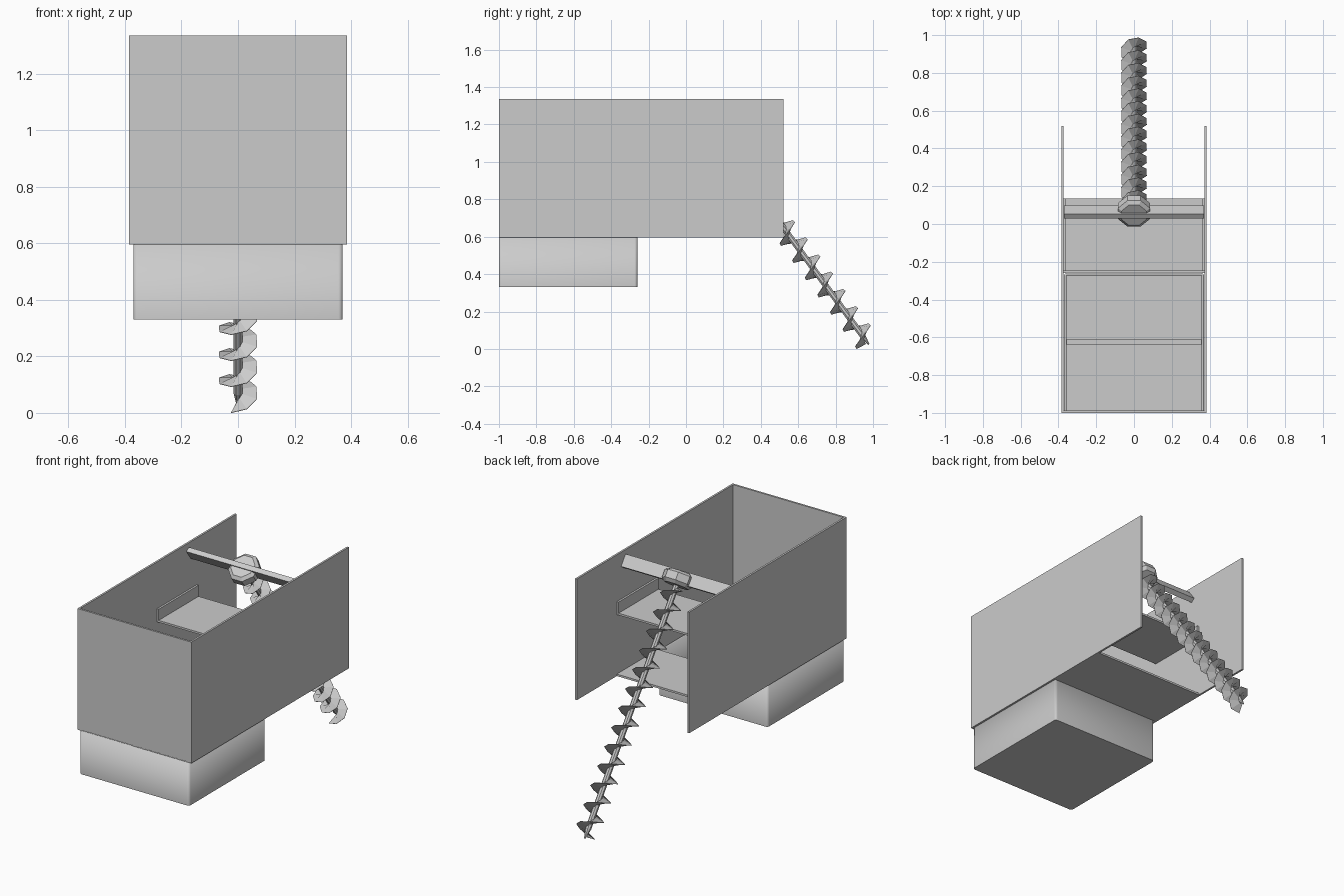
import bpy, bmesh, math
from mathutils import Vector, Matrix

if "Cube" in bpy.data.objects:
    bpy.data.objects.remove(bpy.data.objects["Cube"])

GREY = bpy.data.materials.new("light_grey")
GREY.use_nodes = True
GREY.diffuse_color = (0.6, 0.6, 0.6, 1)
GREY.node_tree.nodes["Principled BSDF"].inputs["Base Color"].default_value = (0.6, 0.6, 0.6, 1)


def finish(name, bm, matrix=None):
    bmesh.ops.recalc_face_normals(bm, faces=bm.faces)
    mesh = bpy.data.meshes.new(name)
    bm.to_mesh(mesh)
    bm.free()
    mesh.materials.append(GREY)
    obj = bpy.data.objects.new(name, mesh)
    bpy.context.collection.objects.link(obj)
    if matrix:
        obj.matrix_world = matrix
    return obj


def box_mesh(x, y, z):
    bm = bmesh.new()
    bmesh.ops.create_cube(bm, size=1)
    for v in bm.verts:
        v.co = Vector([(lo + hi) / 2 + c * (hi - lo) for c, (lo, hi) in zip(v.co, (x, y, z))])
    return bm


def box(name, x, y, z, matrix=None):
    return finish(name, box_mesh(x, y, z), matrix)


def lathe(name, profile, sides, matrix):
    """Faceted solid turned around local z from (radius, height) pairs."""
    bm = bmesh.new()
    rings = []
    for r, h in profile:
        rings.append([bm.verts.new((r * math.cos(a), r * math.sin(a), h))
                      for a in (math.tau * (i + 0.5) / sides for i in range(sides))])
    for a, b in zip(rings, rings[1:]):
        for i in range(sides):
            j = (i + 1) % sides
            bm.faces.new((a[i], a[j], b[j], b[i]))
    bm.faces.new(rings[0])
    bm.faces.new(rings[-1])
    return finish(name, bm, matrix)


# Housing: front wall and two long side walls
WALL, BACK, LOW, TOP = 0.012, 0.52, 0.595, 1.335
box("front_wall", (-0.385, 0.385), (-1, -1 + WALL), (LOW, TOP))
for side, s in (("left", 1), ("right", -1)):
    xs = sorted((s * 0.385, s * (0.385 - WALL)))
    box(side + "_wall", xs, (-1, BACK), (LOW, TOP))
    # Upright lip of the upper tray
    box(side + "_tray_lip", sorted((s * 0.373, s * 0.361)), (-0.25, 0.135), (0.975, 1.05))

# Upper tray and lower shelf
box("upper_tray", (-0.373, 0.373), (-0.25, 0.135), (0.97, 0.982))
box("lower_shelf", (-0.373, 0.373), (-0.26, 0.135), (0.595, 0.607))

# Open collecting bin with rounded upright corners
bm = box_mesh((-0.37, 0.37), (-1, -0.26), (0.33, 0.6))
bmesh.ops.delete(bm, geom=[f for f in bm.faces if f.normal.z > 0.5], context='FACES_ONLY')
upright = [e for e in bm.edges if abs(e.verts[0].co.z - e.verts[1].co.z) > 0.1]
bmesh.ops.bevel(bm, geom=upright, offset=0.015, segments=4, profile=0.5, affect='EDGES')
bin_obj = finish("bin", bm)
solid = bin_obj.modifiers.new("thickness", 'SOLIDIFY')
solid.thickness = 0.012
solid.offset = -1
box("bin_divider", (-0.36, 0.36), (-0.637, -0.612), (0.335, 0.59))

# Drill frame: local z runs up along the sloping axis, local origin at the tip
TIP, HEAD = Vector((0, 0.978, 0.024)), Vector((0, 0.064, 1.272))
up = (HEAD - TIP).normalized()
side_x = Vector((1, 0, 0))
across = up.cross(side_x)
AXIS = Matrix((side_x, across, up)).transposed().to_4x4()
AXIS.translation = TIP
LENGTH = (HEAD - TIP).length

lathe("drill_shaft", [(0.004, 0), (0.017, 0.06), (0.017, LENGTH)], 8, AXIS)
lathe("drill_head", [(0.072, LENGTH - 0.05), (0.092, LENGTH - 0.03),
                     (0.092, LENGTH + 0.015), (0.072, LENGTH + 0.03)], 8, AXIS)
box("cross_bar", (-0.37, 0.37), (-0.015, 0.015), (LENGTH - 0.037, LENGTH + 0.037), AXIS)

# Helical blade, thick at the shaft and sharp at the rim
PITCH, STEPS, BLADE, START = 0.114, 8, 0.072, 0.02
count = int((LENGTH - 0.09) / PITCH * STEPS)
bm = bmesh.new()
sections = []
for i in range(count + 1):
    a = math.radians(-110) + math.tau * i / STEPS
    h = START + PITCH * i / STEPS
    c, s = math.cos(a), math.sin(a)
    sections.append([bm.verts.new((r * c, r * s, h + dz))
                     for r, dz in ((0.012, -0.009), (BLADE, -0.001), (BLADE, 0.001), (0.012, 0.009))])
for a, b in zip(sections, sections[1:]):
    for k in range(4):
        n = (k + 1) % 4
        bm.faces.new((a[k], a[n], b[n], b[k]))
bm.faces.new(sections[0])
bm.faces.new(sections[-1])
finish("drill_blade", bm, AXIS)

# Soft shading on the rounded bin corners only
bpy.ops.object.select_all(action='DESELECT')
bin_obj.select_set(True)
bpy.context.view_layer.objects.active = bin_obj
bpy.ops.object.shade_smooth_by_angle(angle=math.radians(30))
